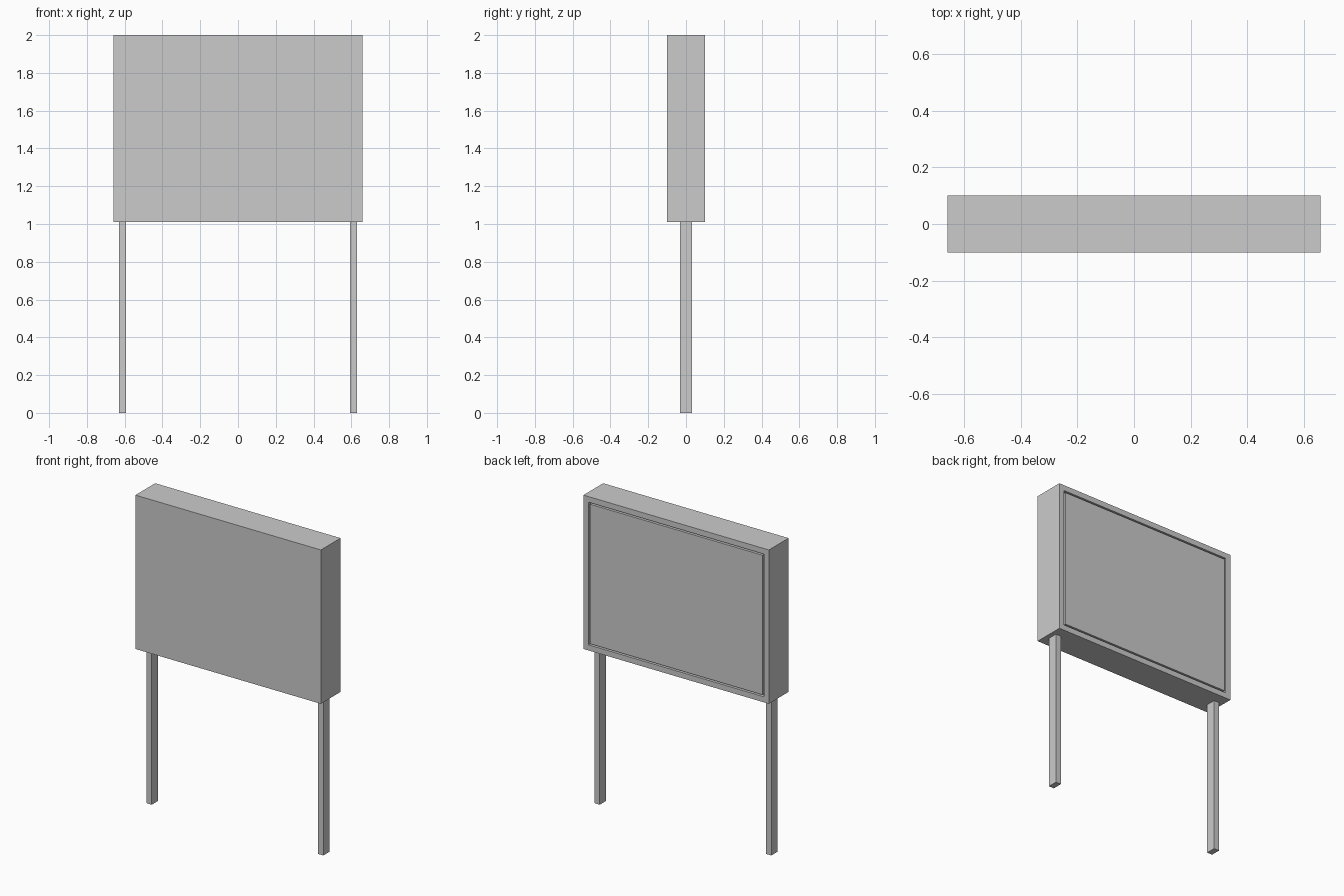
import bpy, bmesh

if "Cube" in bpy.data.objects:
    bpy.data.objects.remove(bpy.data.objects["Cube"])

BOARD_W, BOARD_D, Z0, Z1 = 1.32, 0.20, 1.01, 2.0
FRAME, GAP, RECESS = 0.036, 0.010, 0.02


def box(name, lo, hi):
    """Axis-aligned box between two corners."""
    bm = bmesh.new()
    bmesh.ops.create_cube(bm, size=1)
    for v in bm.verts:
        v.co = [lo[i] if v.co[i] < 0 else hi[i] for i in range(3)]
    mesh = bpy.data.meshes.new(name)
    bm.to_mesh(mesh)
    bm.free()
    obj = bpy.data.objects.new(name, mesh)
    bpy.context.collection.objects.link(obj)
    return obj


# Cabinet, with a shallow framed recess in its back
w, d = BOARD_W / 2, BOARD_D / 2
cabinet = box("cabinet", (-w, -d, Z0), (w, d, Z1))
bm = bmesh.new()
bm.from_mesh(cabinet.data)
bm.normal_update()
back = max(bm.faces, key=lambda f: f.calc_center_median().y)
bmesh.ops.inset_region(bm, faces=[back], thickness=FRAME, use_even_offset=True)
ext = bmesh.ops.extrude_discrete_faces(bm, faces=[back])
for v in ext["faces"][0].verts:
    v.co.y -= RECESS
bm.to_mesh(cabinet.data)
bm.free()

# Back panel sits in the recess, leaving a narrow groove around it
m = FRAME + GAP
box("back_panel", (-w + m, d - RECESS, Z0 + m), (w - m, d, Z1 - m))

# Pair of posts
for side, label in ((-1, "left"), (1, "right")):
    x = side * 0.611
    box(label + "_post", (x - 0.019, -0.032, 0), (x + 0.019, 0.032, Z0))
